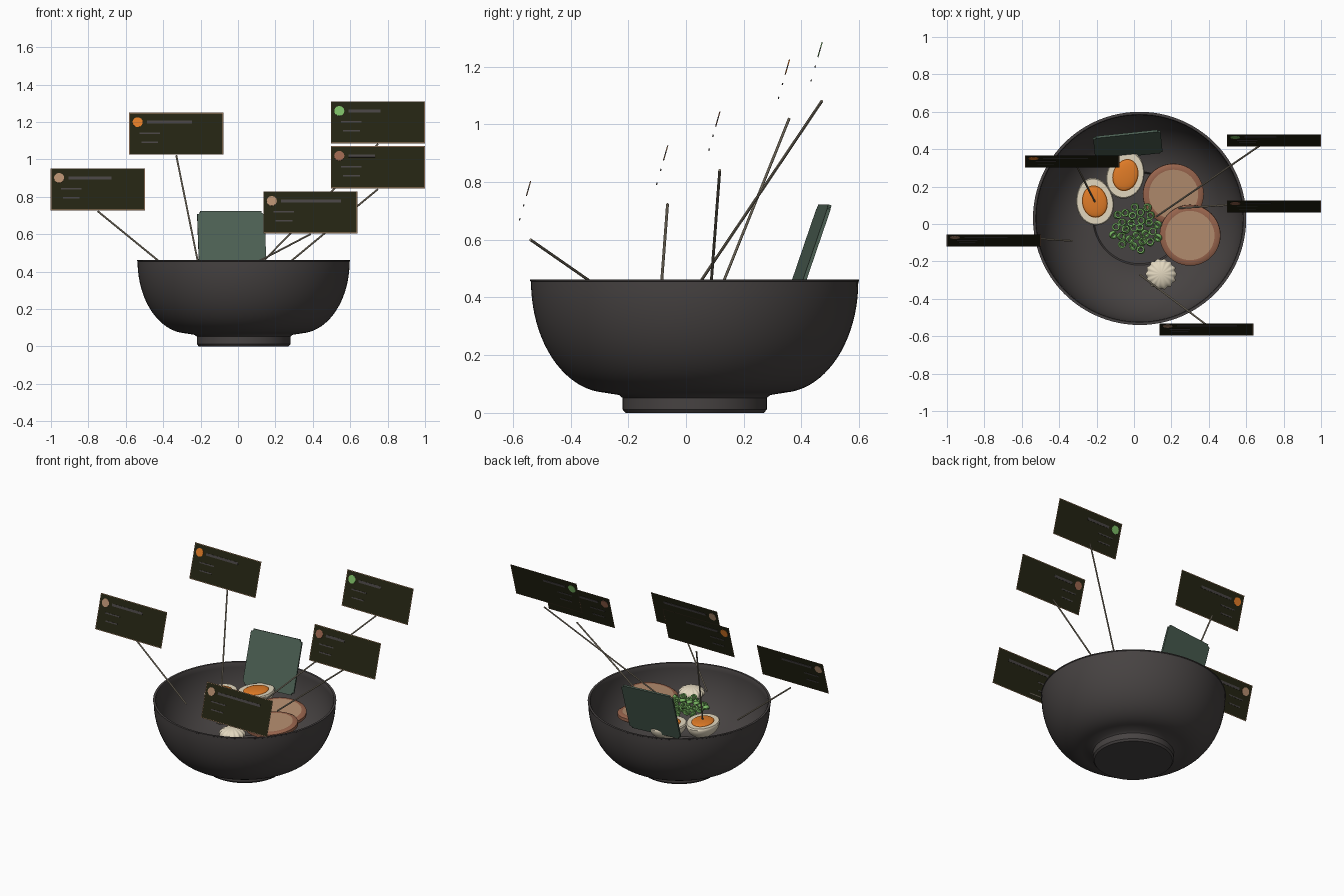
import bpy, bmesh, math, random
from mathutils import Vector, Matrix

random.seed(4)
if "Cube" in bpy.data.objects:
    bpy.data.objects.remove(bpy.data.objects["Cube"])


def material(name, r, g, b):
    m = bpy.data.materials.new(name)
    m.use_nodes = True
    m.diffuse_color = (r, g, b, 1)
    bsdf = next(n for n in m.node_tree.nodes if n.type == 'BSDF_PRINCIPLED')
    bsdf.inputs["Base Color"].default_value = (r, g, b, 1)
    bsdf.inputs["Roughness"].default_value = 0.7
    return m


charcoal = material("charcoal", .062, .055, .054)
seaweed = material("seaweed green", .075, .12, .09)
cream = material("cream", .76, .68, .52)
orange = material("yolk orange", .75, .2, .02)
tan = material("pork tan", .46, .27, .16)
brown = material("pork brown", .32, .13, .075)
green = material("onion green", .2, .5, .13)
wood = material("pale wood", .36, .31, .23)
black = material("olive black", .017, .017, .006)


def make_object(name, bm, mats, loc=(0, 0, 0), rot=(0, 0, 0), scale=(1, 1, 1), smooth=True):
    me = bpy.data.meshes.new(name)
    bm.to_mesh(me)
    bm.free()
    for m in mats:
        me.materials.append(m)
    if smooth:
        me.polygons.foreach_set("use_smooth", [True] * len(me.polygons))
        me.set_sharp_from_angle(angle=math.radians(35))
    ob = bpy.data.objects.new(name, me)
    ob.location, ob.rotation_euler, ob.scale = loc, [math.radians(a) for a in rot], scale
    bpy.context.collection.objects.link(ob)
    return ob


def lathe(profile, steps=64, rule=None):
    """Spin an (r, z) profile about z; rule(r, z) picks the material slot."""
    bm = bmesh.new()
    vs = [bm.verts.new((r, 0, z)) for r, z in profile]
    es = [bm.edges.new(p) for p in zip(vs, vs[1:])]
    bmesh.ops.spin(bm, geom=vs + es, cent=(0, 0, 0), axis=(0, 0, 1), angle=math.tau, steps=steps)
    bmesh.ops.remove_doubles(bm, verts=bm.verts, dist=1e-5)
    bmesh.ops.recalc_face_normals(bm, faces=bm.faces)
    if rule:
        for f in bm.faces:
            c = f.calc_center_median()
            f.material_index = rule(c.xy.length, c.z)
    return bm


def arc(r0, z0, rx, rz, a, b, n=14):
    """Elliptical arc points, angles in degrees measured from straight down."""
    angles = [math.radians(a + (b - a) * i / n) for i in range(n + 1)]
    return [(r0 + rx * math.sin(t), z0 - rz * math.cos(t)) for t in angles]


# Bowl: foot, flared belly, thin rim, inside wall and floor
outer = arc(.30, .455, .267, .385, 4, 90, 20)
inner = arc(.25, .455, .302, .355, 90, 2, 20)
foot = [(0, 0), (.24, 0), (.25, .012), (.25, .052), (.262, .062)]
rim = [(.57, .457), (.57, .462), (.556, .462)]
floor = [(.25, .1), (.242, .088), (0, .088)]
make_object("bowl", lathe(foot + outer + rim + inner + floor, 96), [charcoal], (.03, .03, 0))

# Egg halves: rounded underside, flat cut face, domed yolk
egg_profile = arc(0, 0, .1, .09, 0, 90) + [(.095, .008), (.068, .008)] + arc(0, .008, .066, .014, 90, 180, 8)
for name, loc, turn in (("egg_half_left", (-.21, .12, .41), 10),
                        ("egg_half_right", (-.045, .262, .41), -17)):
    bm = lathe(egg_profile, 48, lambda r, z: 1 if r < .067 and z > .008 else 0)
    for v in bm.verts:
        v.co.x *= 1 - .7 * v.co.y
    make_object(name, bm, [cream, orange], loc, (0, 0, turn), (1, 1.28, 1))

# Pork slices: tan middle, brown rind
slice_profile = [(0, -.018), (.132, -.018), (.15, -.018), (.163, -.01), (.163, .01),
                 (.15, .018), (.132, .018), (0, .018)]
for name, loc, rot in (("pork_slice_back", (.21, .16, .375), (4, 4, 0)),
                       ("pork_slice_front", (.3, -.06, .395), (4, -4, 0))):
    make_object(name, lathe(slice_profile, 48, lambda r, z: 0 if r < .131 else 1), [tan, brown], loc, rot)

# Fish cake: low dome with a scalloped edge
bm = lathe([(0, -.02), (.07, -.02)] + arc(0, 0, .08, .04, 60, 180, 12), 96)
for v in bm.verts:
    k = 1 + .05 * math.cos(14 * math.atan2(v.co.y, v.co.x))
    v.co.x *= k
    v.co.y *= k
make_object("fish_cake", bm, [cream], (.145, -.268, .375))

# Seaweed sheet leaning on the back of the bowl
bm = bmesh.new()
bmesh.ops.create_cube(bm, size=1, matrix=Matrix.Diagonal((.362, .012, .355, 1)))
corners = [e for e in bm.edges if abs((e.verts[0].co - e.verts[1].co).y) > .01]
bmesh.ops.bevel(bm, geom=corners, offset=.015, segments=3, affect='EDGES')
make_object("seaweed_sheet", bm, [seaweed], (-.033, .424, .553), (-19, 0, 6), smooth=False)

# Chopped onion rings scattered in the middle
ring = lathe([(.013, -.01), (.021, -.01), (.021, .01), (.013, .01), (.013, -.01)], 14)
ring_mesh = make_object("onion_ring", ring, [green], (0, -.02, .41)).data
for i in range(27):
    a, d = i * 2.4, .13 * math.sqrt((i + .8) / 27)
    ob = bpy.data.objects.new("onion_ring", ring_mesh)
    ob.location = (.01 + d * math.cos(a), -.02 + d * math.sin(a), random.uniform(.4, .425))
    ob.rotation_euler = (random.uniform(-.6, .6), random.uniform(-.6, .6), 0)
    bpy.context.collection.objects.link(ob)


# Tags: tilted two-sided cards with a border, a dot and plain bars
W, H = .503, .234


def tag(name, loc, dot, title):
    bm = bmesh.new()
    bmesh.ops.create_grid(bm, x_segments=1, y_segments=1, size=.5, matrix=Matrix.Diagonal((W, H, 1, 1)))
    bmesh.ops.inset_region(bm, faces=bm.faces[:], thickness=.006, use_boundary=True)
    for f in bm.faces:
        f.material_index = 0 if f.calc_center_median().length < .01 else 1

    def add(slot, make):
        old = set(bm.faces)
        make()
        for f in set(bm.faces) - old:
            f.material_index = slot

    top_left = Vector((-W / 2, H / 2, 0))
    place = Matrix.Translation(top_left + Vector((.045, -.054, 0)))
    add(2, lambda: bmesh.ops.create_cone(bm, cap_ends=True, segments=24, radius1=.027,
                                         radius2=.027, depth=.004, matrix=place))
    for x, y, w, h in ((.095, .054, title, .016), (.055, .115, .11, .008), (.065, .165, .09, .008)):
        m = Matrix.Translation(top_left + Vector((x + w / 2, -y, 0))) @ Matrix.Diagonal((w, h, .004, 1))
        add(3, lambda: bmesh.ops.create_cube(bm, size=1, matrix=m))
    make_object(name, bm, [black, tan, dot, charcoal], loc, (74, 0, 0), smooth=False)


def stick(name, a, b):
    a, b = Vector(a), Vector(b)
    bm = bmesh.new()
    bmesh.ops.create_cone(bm, cap_ends=True, segments=8, radius1=.005, radius2=.005, depth=(b - a).length)
    ob = make_object(name, bm, [wood], (a + b) / 2)
    ob.rotation_euler = (b - a).to_track_quat('Z', 'Y').to_euler()


# Each tag: centre, dot colour, bar length, and the foot of its stick
tags = (
    ("left", (-.75, -.088, .84), tan, .23, (-.33, -.09, .38)),
    ("yolk", (-.33, .334, 1.138), orange, .24, (-.21, .12, .43)),
    ("onion", (.748, .447, 1.198), green, .17, (.12, .04, .44)),
    ("pork", (.748, .093, .958), brown, .14, (.24, .085, .42)),
    ("front", (.387, -.563, .717), tan, .32, (.03, -.27, .413)),
)
for name, c, dot, title, base in tags:
    tag(name + "_tag", c, dot, title)
    stick(name + "_stick", base, (c[0], c[1] + .024, c[2] - .117))
